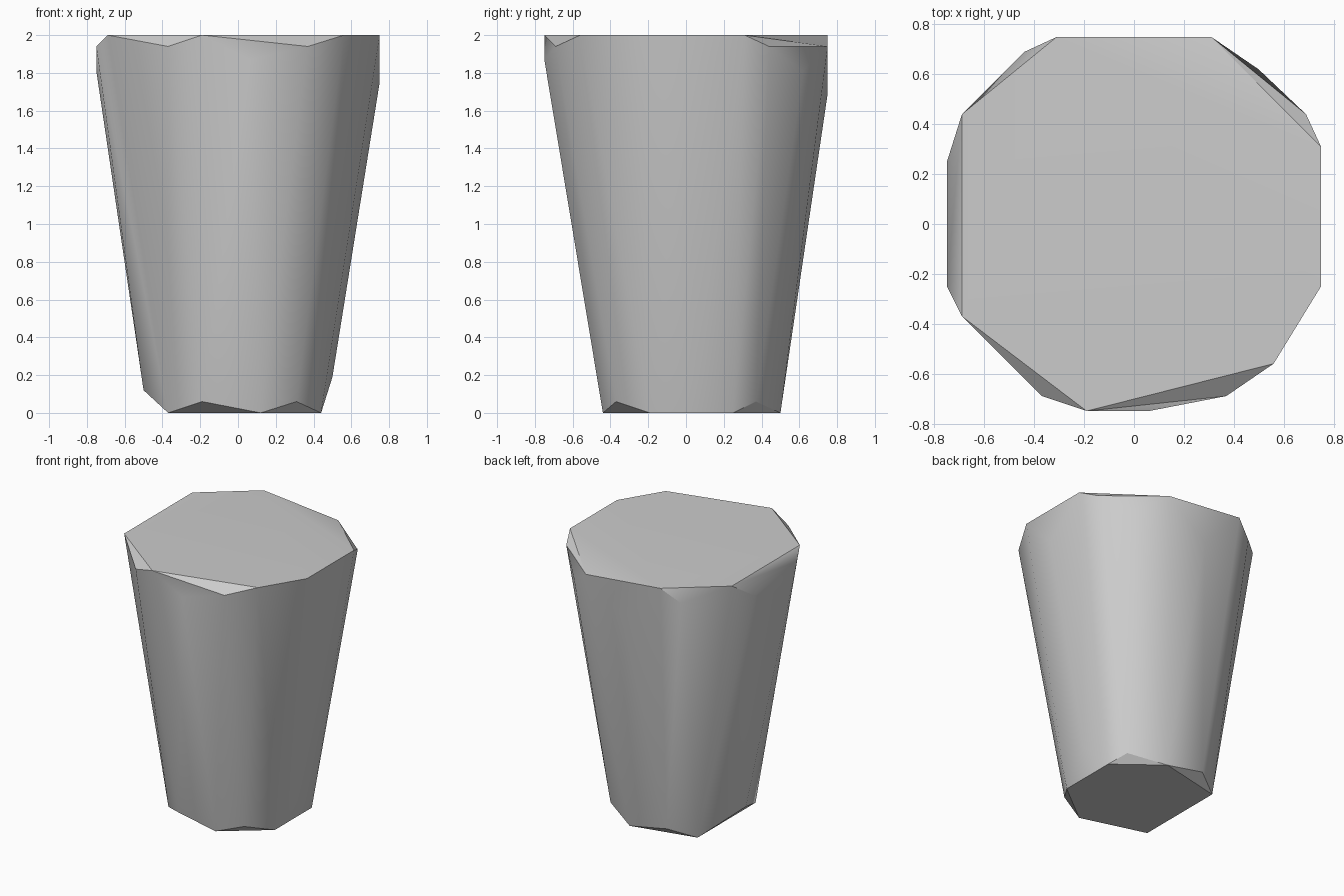
import bpy
import bmesh
import math

cube = bpy.data.objects.get("Cube")
if cube:
    bpy.data.objects.remove(cube, do_unlink=True)

# Plain grey surface
grey = bpy.data.materials.new("plain grey")
grey.use_nodes = True
colour = (0.6, 0.6, 0.6, 1)
grey.diffuse_color = colour
grey.node_tree.nodes["Principled BSDF"].inputs["Base Color"].default_value = colour

# Flat top outline, sitting at full height
top_outline = [(-.31, .75), (.75, .31), (.75, -.25), (.56, -.56),
               (-.19, -.75), (-.69, -.37), (-.69, .44)]
# Chipped corners just below the top
top_chips = [(.31, .75, 1.94), (.69, .44, 1.94), (.5, .62, 1.81),
             (.37, -.69, 1.94), (-.37, -.69, 1.94), (-.75, -.25, 1.94),
             (-.75, .25, 1.87), (-.44, .69, 1.9), (.06, -.75, 1.87),
             (-.75, 0, 1.81), (.75, 0, 1.75), (0, .75, 1.69)]
# Flat base outline, standing on the ground
base_outline = [(.44, .25), (.12, .5), (-.37, .39), (-.37, -.3),
                (.12, -.44), (.44, -.19)]
# Chipped corners just above the base
base_chips = [(.31, -.37, .06), (.37, .37, .06), (-.19, .5, .06),
              (-.19, -.44, .06), (-.5, 0, .12), (.5, .06, .19)]

points = [(x, y, 2) for x, y in top_outline] + top_chips
points += [(x, y, 0) for x, y in base_outline] + base_chips

# Wrap the outlines in one tapered solid
bm = bmesh.new()
for p in points:
    bm.verts.new(p)
hull = bmesh.ops.convex_hull(bm, input=bm.verts[:])
loose = [v for v in bm.verts if not v.link_faces]
bmesh.ops.delete(bm, geom=loose, context='VERTS')
bmesh.ops.dissolve_limit(bm, angle_limit=math.radians(0.5),
                         verts=bm.verts[:], edges=bm.edges[:])
bmesh.ops.recalc_face_normals(bm, faces=bm.faces[:])

mesh = bpy.data.meshes.new("tapered_block")
bm.to_mesh(mesh)
bm.free()
mesh.materials.append(grey)
block = bpy.data.objects.new("tapered_block", mesh)
bpy.context.collection.objects.link(block)

# Soft sides with crisp rims
bpy.ops.object.select_all(action='DESELECT')
block.select_set(True)
bpy.context.view_layer.objects.active = block
bpy.ops.object.shade_smooth_by_angle(angle=math.radians(30))
